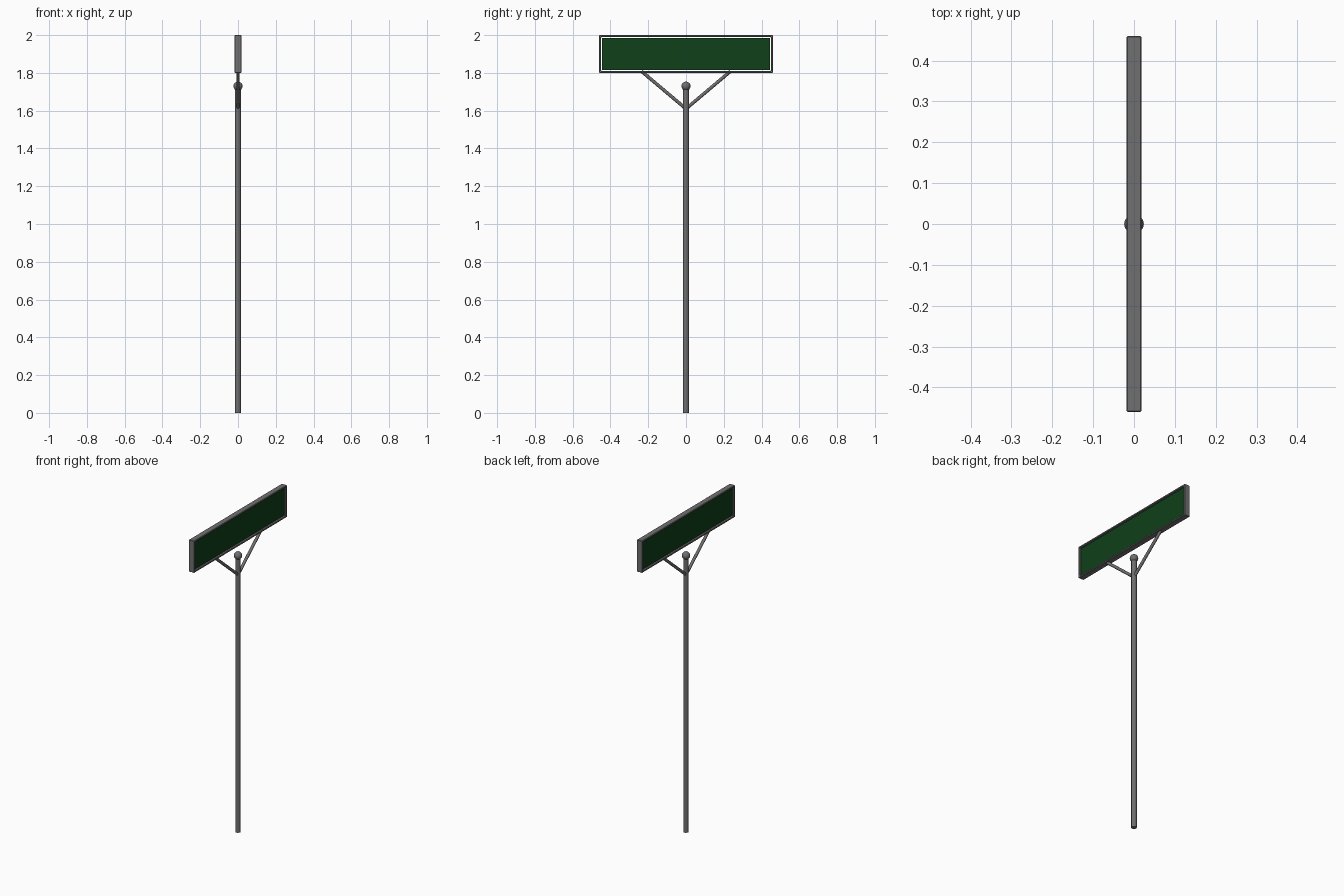
import bpy, bmesh, math
from mathutils import Vector

if "Cube" in bpy.data.objects:
    bpy.data.objects.remove(bpy.data.objects["Cube"])

SIGN_L, SIGN_H, SIGN_T = 0.92, 0.20, 0.036
SIGN_Z = 1.90
BORDER, RECESS = 0.015, 0.007


def finish(obj, name, color=None, smooth=True):
    obj.name = name
    if color:
        mat = bpy.data.materials.new(name + "_paint")
        mat.diffuse_color = color
        mat.use_nodes = True
        mat.node_tree.nodes["Principled BSDF"].inputs["Base Color"].default_value = mat.diffuse_color
        obj.data.materials.append(mat)
    if smooth:
        bpy.ops.object.select_all(action='DESELECT')
        obj.select_set(True)
        bpy.context.view_layer.objects.active = obj
        bpy.ops.object.shade_smooth_by_angle(angle=math.radians(40))
    return obj


def rod(name, a, b, radius, sides, color):
    a, b = Vector(a), Vector(b)
    bpy.ops.mesh.primitive_cylinder_add(vertices=sides, radius=radius, depth=(b - a).length,
                                        location=(a + b) / 2)
    obj = bpy.context.object
    obj.rotation_euler = (b - a).to_track_quat('Z', 'Y').to_euler()
    return finish(obj, name, color)


def box(name, size, loc, color, smooth=False):
    bpy.ops.mesh.primitive_cube_add(size=1, location=loc)
    obj = bpy.context.object
    obj.scale = size
    bpy.ops.object.transform_apply(location=False, rotation=False, scale=True)
    return finish(obj, name, color, smooth)


GREY = (0.16, 0.16, 0.16, 1)
GREEN = (0.005, 0.05, 0.01, 1)

# Post with ball finial
rod("post", (0, 0, 0), (0, 0, 1.72), 0.0155, 16, GREY)
bpy.ops.mesh.primitive_uv_sphere_add(segments=16, ring_count=8, radius=0.024, location=(0, 0, 1.73))
finish(bpy.context.object, "post_ball", GREY)

# Diagonal braces up to the underside of the sign
for side, label in ((1, "right"), (-1, "left")):
    rod("brace_" + label, (0, 0, 1.61), (0, side * 0.235, 1.808), 0.009, 12, GREY)

# Sign frame: box with both broad faces opened into a raised rim
frame = box("sign_frame", (SIGN_T, SIGN_L, SIGN_H), (0, 0, SIGN_Z), GREY)
bm = bmesh.new()
bm.from_mesh(frame.data)
broad = [f for f in bm.faces if abs(f.normal.x) > 0.9]
bmesh.ops.inset_individual(bm, faces=broad, thickness=BORDER)
inner = bmesh.ops.bridge_loops(bm, edges=list({e for f in broad for e in f.edges}))
bmesh.ops.delete(bm, geom=broad, context='FACES_ONLY')
bmesh.ops.recalc_face_normals(bm, faces=bm.faces)
bm.to_mesh(frame.data)
bm.free()
bevel = frame.modifiers.new("soft_edges", 'BEVEL')
bevel.width, bevel.segments = 0.002, 1

# Green panel set back inside the frame
box("sign_panel", (SIGN_T - 2 * RECESS, SIGN_L - 2 * BORDER, SIGN_H - 2 * BORDER),
    (0, 0, SIGN_Z), GREEN)
